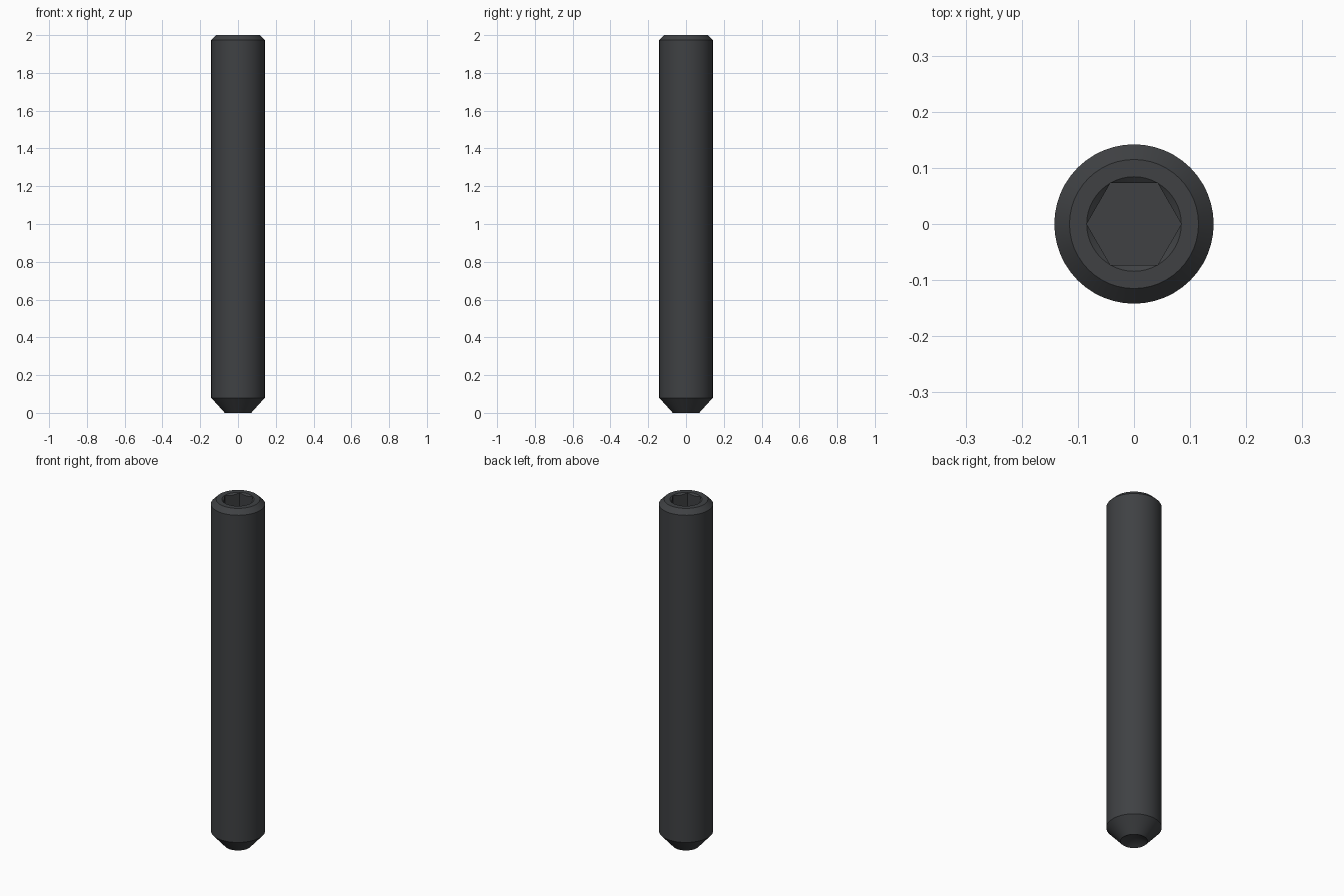
import bpy, bmesh
from math import cos, sin, tan, pi, radians

if "Cube" in bpy.data.objects:
    bpy.data.objects.remove(bpy.data.objects["Cube"])

N = 48                      # sides around the screw
HEX = 0.073                 # half width across the socket flats
HEX_R = HEX / cos(pi / 6)   # socket corner radius = countersink rim


def hex_radius(a):
    """Distance from the axis to the hexagon wall at angle a (corners on x)."""
    return HEX / cos((a % (pi / 3)) - pi / 6)


bm = bmesh.new()


def ring(radius, height):
    """Ring of N points; radius and height may depend on the angle."""
    pts = []
    for i in range(N):
        a = 2 * pi * i / N
        r = radius(a) if callable(radius) else radius
        z = height(a) if callable(height) else height
        pts.append(bm.verts.new((r * cos(a), r * sin(a), z)))
    return pts


# Outside: cup-point rim, point taper, shank, top chamfer, end face,
# countersink meeting the hex walls in curved edges, socket floor
rings = [
    ring(0.07, 0.0),
    ring(0.142, 0.08),
    ring(0.142, 1.973),
    ring(0.115, 2.0),
    ring(HEX_R, 2.0),
    ring(hex_radius, lambda a: 1.9995 - (HEX_R - hex_radius(a)) * 0.7),
    ring(hex_radius, 1.83),
]
for lo, hi in zip(rings, rings[1:]):
    for i in range(N):
        j = (i + 1) % N
        bm.faces.new((lo[i], lo[j], hi[j], hi[i]))
bm.faces.new(rings[-1])

# Conical cup in the point
tip = bm.verts.new((0, 0, 0.07 * tan(radians(30))))
for i in range(N):
    bm.faces.new((rings[0][(i + 1) % N], rings[0][i], tip))

bmesh.ops.recalc_face_normals(bm, faces=bm.faces)
mesh = bpy.data.meshes.new("set_screw")
bm.to_mesh(mesh)
bm.free()

screw = bpy.data.objects.new("set_screw", mesh)
bpy.context.collection.objects.link(screw)

# Black oxide steel
mat = bpy.data.materials.new("black_steel")
mat.diffuse_color = (0.05, 0.053, 0.057, 1)
mat.use_nodes = True
mat.node_tree.nodes["Principled BSDF"].inputs["Base Color"].default_value = mat.diffuse_color
mesh.materials.append(mat)

bpy.context.view_layer.objects.active = screw
screw.select_set(True)
bpy.ops.object.shade_smooth_by_angle(angle=radians(25))
